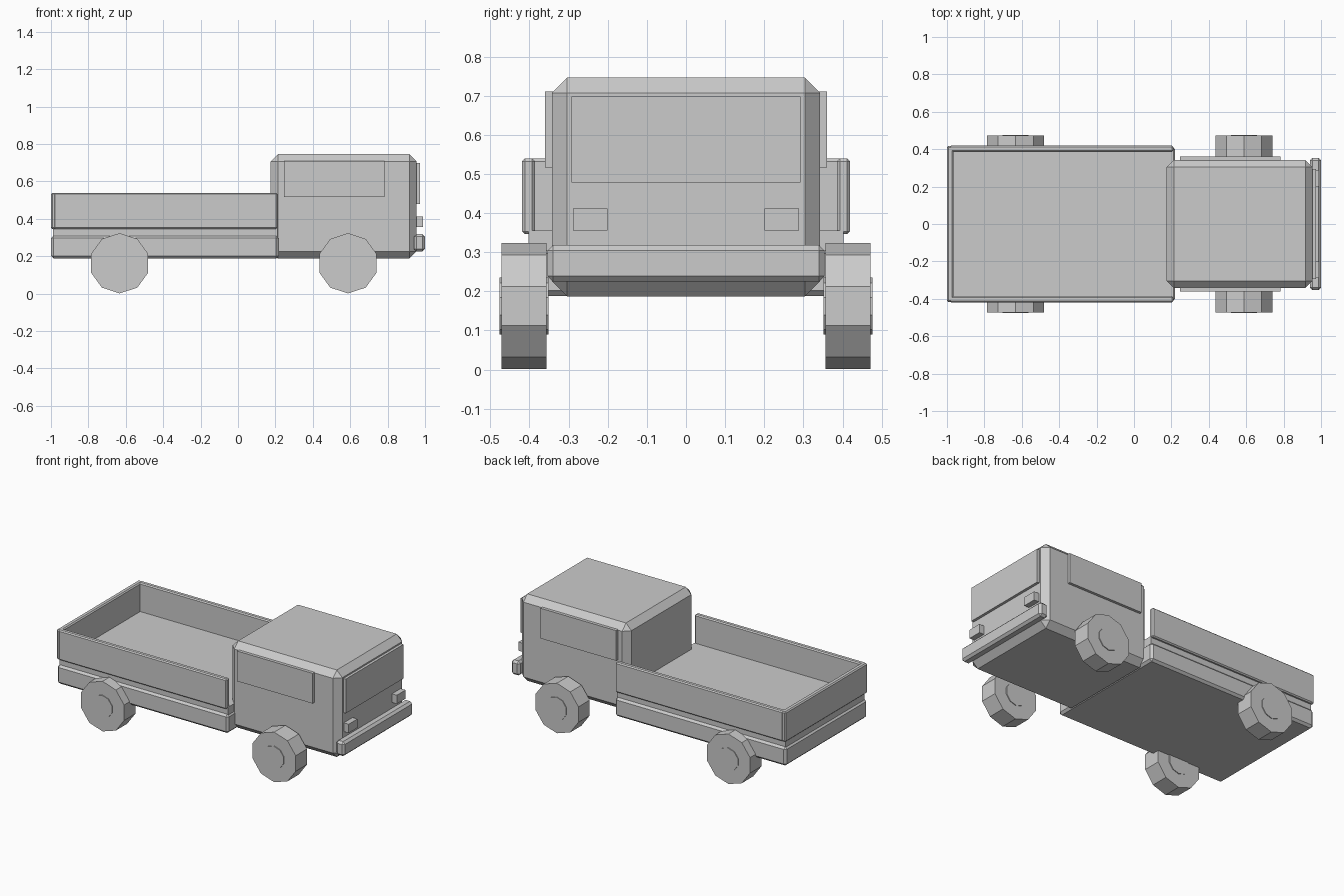
import bpy
from math import pi

if "Cube" in bpy.data.objects:
    bpy.data.objects.remove(bpy.data.objects["Cube"])


def box(name, x, y, z, bevel=0.0):
    """Box from (min, max) ranges, optionally with chamfered edges."""
    bpy.ops.mesh.primitive_cube_add(
        size=1, location=[(r[0] + r[1]) / 2 for r in (x, y, z)])
    ob = bpy.context.object
    ob.name = name
    ob.scale = [r[1] - r[0] for r in (x, y, z)]
    bpy.ops.object.transform_apply(location=False, rotation=False, scale=True)
    if bevel:
        mod = ob.modifiers.new("chamfer", 'BEVEL')
        mod.width = bevel
        mod.segments = 1
    return ob


def side_range(side, inner, outer):
    return sorted((side * inner, side * outer))


def disc(name, x, y, z, radius, depth):
    """Ten-sided cylinder lying along y, with a corner at the top."""
    bpy.ops.mesh.primitive_cylinder_add(
        vertices=10, radius=radius, depth=depth,
        location=(x, y, z), rotation=(pi / 2, 0, 0))
    ob = bpy.context.object
    ob.name = name
    return ob


# Chassis and load floor
box("chassis", (-1.0, 0.218), (-0.415, 0.415), (0.188, 0.31), 0.014)
box("bed_floor", (-0.99, 0.21), (-0.402, 0.402), (0.29, 0.355))

# Cab
box("cab", (0.175, 0.955), (-0.343, 0.343), (0.187, 0.746), 0.039)
box("windscreen", (0.93, 0.972), (-0.293, 0.293), (0.478, 0.698))
box("bumper", (0.94, 1.0), (-0.354, 0.354), (0.225, 0.318), 0.014)

# Tailgate
box("tailgate", (-1.0, -0.966), (-0.417, 0.417), (0.346, 0.539), 0.007)

for side, label in ((-1, "right"), (1, "left")):
    # Bed walls, side windows and headlights
    box("bed_wall_" + label, (-0.985, 0.21), side_range(side, 0.386, 0.419),
        (0.346, 0.539), 0.007)
    box("side_window_" + label, (0.245, 0.783), side_range(side, 0.32, 0.36),
        (0.516, 0.71))
    box("headlight_" + label, (0.94, 0.99), side_range(side, 0.2, 0.289),
        (0.355, 0.411))
    # Wheels with hubs
    for x, axle in ((-0.633, "rear"), (0.588, "front")):
        disc(f"wheel_{axle}_{label}", x, side * 0.4145, 0.162, 0.161, 0.115)
        disc(f"hub_{axle}_{label}", x, side * 0.4145, 0.162, 0.073, 0.125)
